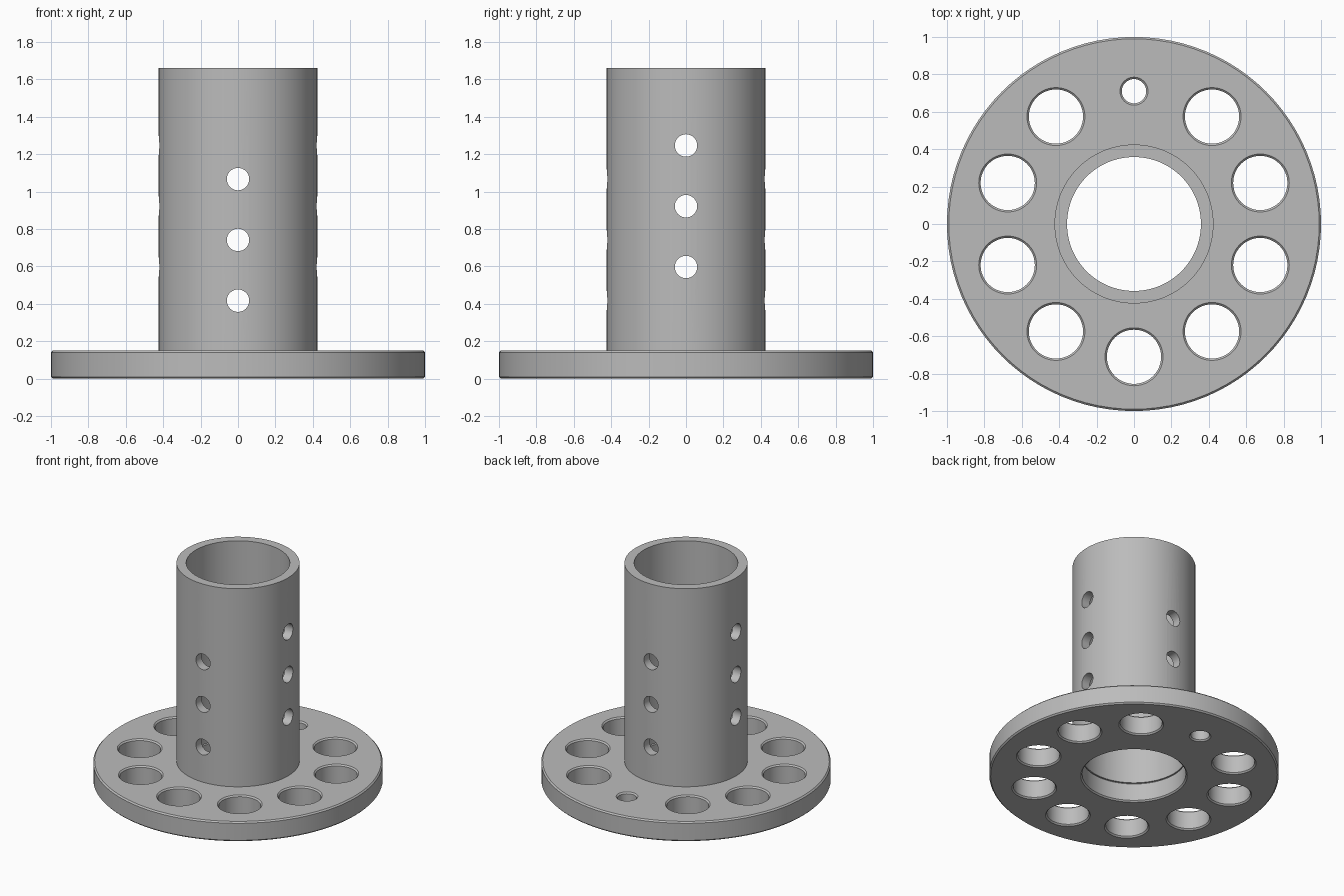
import bpy, bmesh, math
from mathutils import Matrix

cube = bpy.data.objects.get("Cube")
if cube:
    bpy.data.objects.remove(cube, do_unlink=True)

PLATE_H, PLATE_R = 0.15, 1.0
TOP, TUBE_R, BORE_R = 1.66, 0.425, 0.358
EDGE = 0.01

grey = bpy.data.materials.new("satin grey metal")
grey.use_nodes = True
GREY = (0.5, 0.5, 0.5, 1)
grey.diffuse_color = GREY
grey.node_tree.nodes["Principled BSDF"].inputs["Base Color"].default_value = GREY


def lathe(name, profile, segments, closed=False, matrix=Matrix()):
    """Revolve an (r, z) profile; an open profile gets flat end caps."""
    bm = bmesh.new()
    rings = []
    for r, z in profile:
        rings.append([bm.verts.new((r * math.cos(a), r * math.sin(a), z))
                      for a in (2 * math.pi * i / segments for i in range(segments))])
    pairs = list(zip(rings, rings[1:]))
    if closed:
        pairs.append((rings[-1], rings[0]))
    else:
        bm.faces.new(rings[0][::-1])
        bm.faces.new(rings[-1])
    for a, b in pairs:
        for i in range(segments):
            j = (i + 1) % segments
            bm.faces.new((a[i], a[j], b[j], b[i]))
    bmesh.ops.recalc_face_normals(bm, faces=bm.faces)
    bm.transform(matrix)
    mesh = bpy.data.meshes.new(name)
    bm.to_mesh(mesh)
    bm.free()
    obj = bpy.data.objects.new(name, mesh)
    mesh.materials.append(grey)
    bpy.context.collection.objects.link(obj)
    return obj


def cut(target, cutters):
    """Subtract each cutter from the target, then drop the cutter."""
    bpy.context.view_layer.objects.active = target
    for cutter in cutters:
        mod = target.modifiers.new("hole", 'BOOLEAN')
        mod.operation, mod.solver, mod.object = 'DIFFERENCE', 'EXACT', cutter
        bpy.ops.object.modifier_apply(modifier=mod.name)
        bpy.data.objects.remove(cutter, do_unlink=True)


def plate_hole(radius, x, y):
    """Cutter that flares at both plate faces to leave a chamfered rim."""
    e = 2 * EDGE
    profile = [(radius + e, -EDGE), (radius, EDGE),
               (radius, PLATE_H - EDGE), (radius + e, PLATE_H + EDGE)]
    return lathe("hole_cutter", profile, 48, matrix=Matrix.Translation((x, y, 0)))


# Round flange with chamfered rim and bore
flange = lathe("base_flange", [
    (BORE_R + EDGE, 0), (PLATE_R - EDGE, 0), (PLATE_R, EDGE),
    (PLATE_R, PLATE_H - EDGE), (PLATE_R - EDGE, PLATE_H),
    (BORE_R + EDGE, PLATE_H), (BORE_R, PLATE_H - EDGE), (BORE_R, EDGE)], 96, closed=True)

# Ring of ten holes, the rear one small
holes = []
for i in range(10):
    a = math.pi / 2 + i * math.pi / 5
    holes.append(plate_hole(0.065 if i == 0 else 0.145,
                            0.71 * math.cos(a), 0.71 * math.sin(a)))
cut(flange, holes)

# Upright tube
tube = lathe("upright_tube", [(BORE_R, PLATE_H), (TUBE_R, PLATE_H),
                              (TUBE_R, TOP), (BORE_R, TOP)], 96, closed=True)

# Cross-drilled pin holes, staggered between the two axes
pins = []
for lowest, axis in ((0.417, 'X'), (0.597, 'Y')):
    for i in range(3):
        m = Matrix.Translation((0, 0, lowest + 0.325 * i)) @ Matrix.Rotation(math.pi / 2, 4, axis)
        pins.append(lathe("pin_cutter", [(0.06, -0.6), (0.06, 0.6)], 32, matrix=m))
cut(tube, pins)

# Smooth round walls, keep crisp edges
for obj in (flange, tube):
    bpy.ops.object.select_all(action='DESELECT')
    obj.select_set(True)
    bpy.context.view_layer.objects.active = obj
    bpy.ops.object.shade_smooth_by_angle(angle=math.radians(30))
